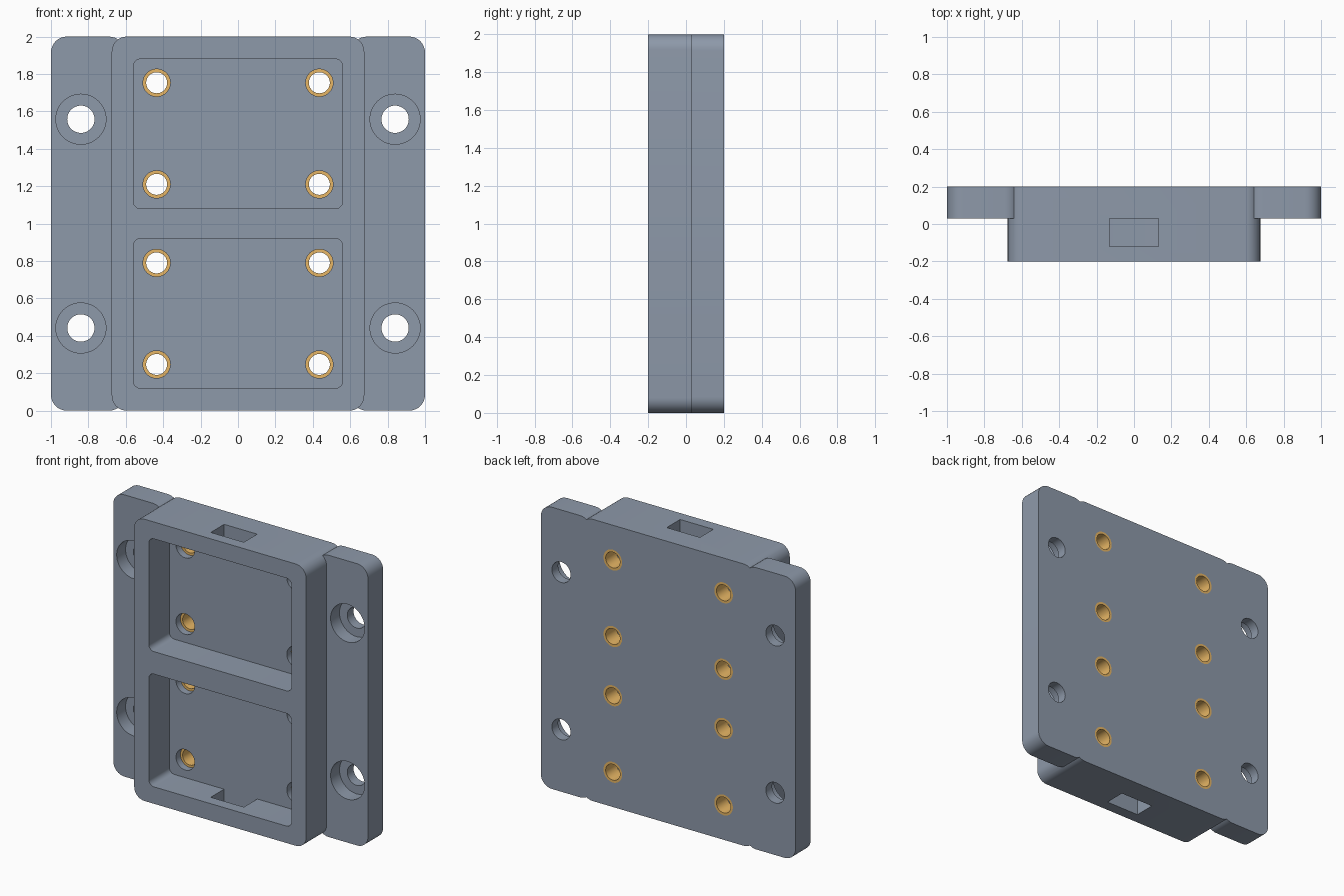
import bpy, bmesh
from math import cos, sin, pi, radians

if "Cube" in bpy.data.objects:
    bpy.data.objects.remove(bpy.data.objects["Cube"])

FLOOR, BACK = 0.03, 0.20   # pocket floor / flange front, and back plane (y)


def circle(cx, cz, r, n=48):
    return [(cx + r * cos(2 * pi * i / n), cz + r * sin(2 * pi * i / n)) for i in range(n)]


def round_rect(x0, x1, z0, z1, r, n=8):
    pts = []
    for k, (cx, cz) in enumerate([(x1 - r, z1 - r), (x0 + r, z1 - r), (x0 + r, z0 + r), (x1 - r, z0 + r)]):
        for i in range(n + 1):
            a = pi / 2 * (k + i / n)
            pts.append((cx + r * cos(a), cz + r * sin(a)))
    return pts


def rect(x0, x1, z0, z1):
    return [(x1, z1), (x0, z1), (x0, z0), (x1, z0)]


def prism(name, pts, y0, y1):
    """Extrude an x-z outline from y0 to y1."""
    bm = bmesh.new()
    a = bm.faces.new([bm.verts.new((x, y0, z)) for x, z in pts])
    ext = bmesh.ops.extrude_face_region(bm, geom=[a])
    for v in ext["geom"]:
        if isinstance(v, bmesh.types.BMVert):
            v.co.y = y1
    bmesh.ops.recalc_face_normals(bm, faces=bm.faces)
    me = bpy.data.meshes.new(name)
    bm.to_mesh(me)
    bm.free()
    ob = bpy.data.objects.new(name, me)
    bpy.context.collection.objects.link(ob)
    return ob


def boolean(target, tool, op):
    """Apply a boolean and discard the tool."""
    tool.hide_render = True
    m = target.modifiers.new(op, 'BOOLEAN')
    m.operation, m.solver, m.object = op, 'EXACT', tool
    bpy.context.view_layer.objects.active = target
    bpy.ops.object.modifier_apply(modifier=m.name)
    bpy.data.objects.remove(tool)


def finish(ob, mat):
    """Single material and smooth round walls."""
    ob.data.materials.clear()
    ob.data.materials.append(mat)
    for p in ob.data.polygons:
        p.material_index = 0
    bpy.ops.object.select_all(action='DESELECT')
    ob.select_set(True)
    bpy.context.view_layer.objects.active = ob
    bpy.ops.object.shade_smooth_by_angle(angle=radians(30))


def material(name, rgb):
    m = bpy.data.materials.new(name)
    m.diffuse_color = (*rgb, 1)
    m.use_nodes = True
    m.node_tree.nodes["Principled BSDF"].inputs["Base Color"].default_value = m.diffuse_color
    return m


slate = material("slate", (0.27, 0.32, 0.40))
brass = material("brass", (0.80, 0.47, 0.13))

# Housing block with two side flanges
housing = prism("housing", round_rect(-0.675, 0.675, 0, 2, 0.08), -0.20, BACK)
for x0, x1 in ((-1, -0.605), (0.605, 1)):
    boolean(housing, prism("flange", round_rect(x0, x1, 0, 2, 0.085), FLOOR, BACK), 'UNION')

# Front pockets and the cable slots through the top and bottom walls
for z0 in (0.12, 1.08):
    boolean(housing, prism("pocket_cut", round_rect(-0.56, 0.56, z0, z0 + 0.80, 0.04), -0.3, FLOOR), 'DIFFERENCE')
for z0, z1 in ((-0.1, 0.2), (1.8, 2.1)):
    boolean(housing, prism("slot_cut", rect(-0.13, 0.13, z0, z1), -0.12, FLOOR), 'DIFFERENCE')

# Counterbored mounting holes in the flanges
for x in (-0.84, 0.84):
    for z in (0.442, 1.558):
        boolean(housing, prism("bore_cut", circle(x, z, 0.134), -0.01, FLOOR + 0.1), 'DIFFERENCE')
        boolean(housing, prism("hole_cut", circle(x, z, 0.073), -0.01, 0.3), 'DIFFERENCE')

# Brass bushings set in the pocket floors
for x in (-0.435, 0.435):
    for z in (0.247, 0.79, 1.21, 1.753):
        boolean(housing, prism("seat_cut", circle(x, z, 0.073), -0.05, 0.3), 'DIFFERENCE')
        bushing = prism("bushing", circle(x, z, 0.073), 0.08, BACK)
        boolean(bushing, prism("bushing_cut", circle(x, z, 0.056), 0, 0.3), 'DIFFERENCE')
        finish(bushing, brass)
finish(housing, slate)
